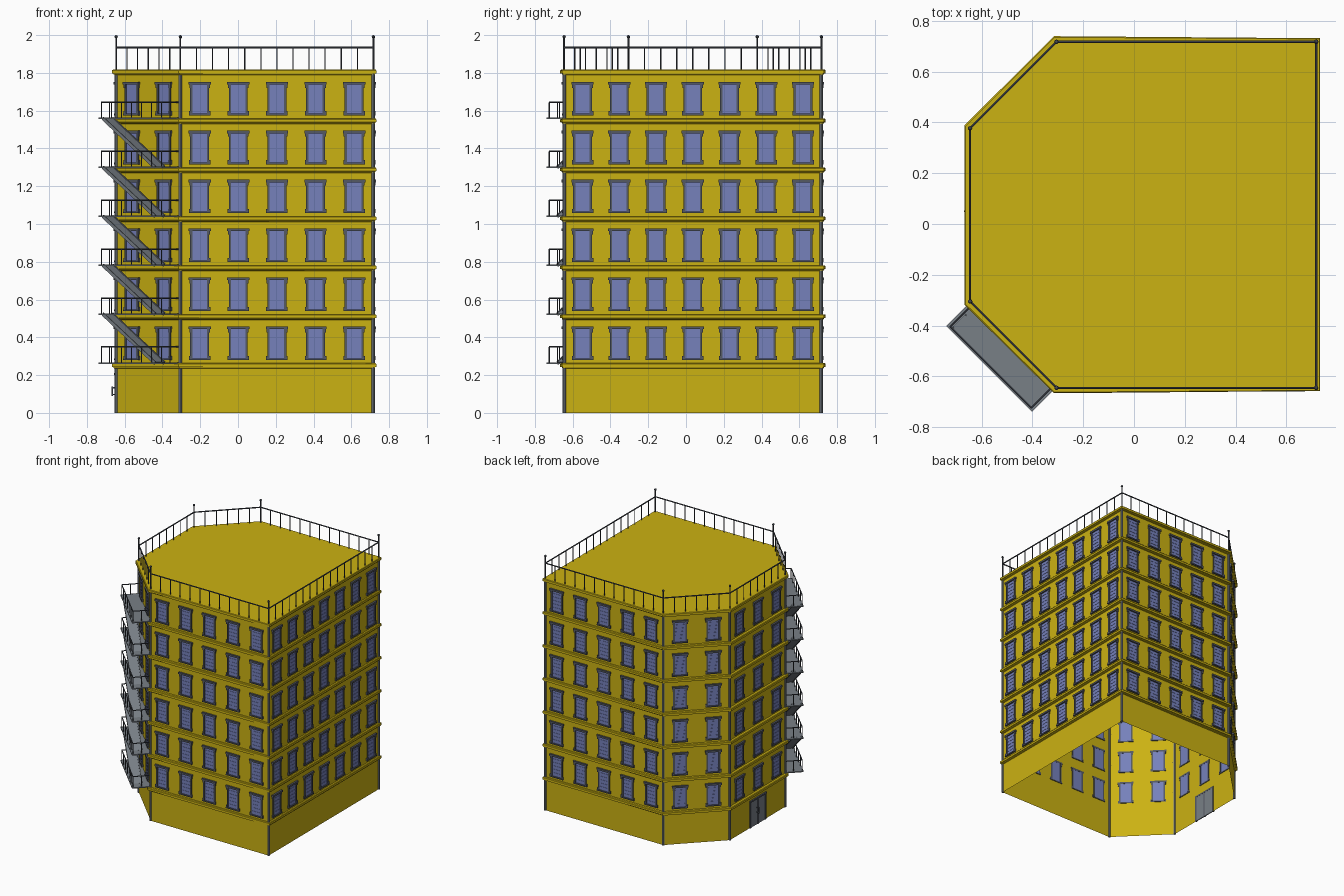
import bpy, bmesh, math
from mathutils import Matrix, Vector

if "Cube" in bpy.data.objects:
    bpy.data.objects.remove(bpy.data.objects["Cube"], do_unlink=True)


def material(name, rgb):
    m = bpy.data.materials.new(name)
    m.use_nodes = True
    m.diffuse_color = (*rgb, 1)
    m.node_tree.nodes["Principled BSDF"].inputs["Base Color"].default_value = (*rgb, 1)
    return m


YELLOW = material("yellow wall", (0.6, 0.445, 0.006))
GLASS = material("blue glass", (0.18, 0.22, 0.5))
FRAME = material("slate frame", (0.09, 0.1, 0.125))
STEEL = material("grey steel", (0.19, 0.215, 0.24))
RAIL = material("dark railing", (0.06, 0.068, 0.085))

# Footprint, counter-clockwise from the fire escape corner, and the cornice edge
FOOT = [Vector(p) for p in [(-.645, -.305), (-.305, -.645), (.717, -.645),
                            (.717, .717), (-.305, .717), (-.645, .377)]]
EDGE = [Vector(p) for p in [(-.667, -.318), (-.315, -.666), (.732, -.657),
                            (.732, .731), (-.315, .739), (-.667, .388)]]
BASE, PITCH, FLOORS = 0.25, 0.259, 6
ROOF = BASE + PITCH * FLOORS
WINDOWS = [2, 5, 7, 5, 2, 3]


def finish(name, bm, mat, smooth=False):
    mesh = bpy.data.meshes.new(name)
    bm.to_mesh(mesh)
    bm.free()
    mesh.materials.append(mat)
    for p in mesh.polygons:
        p.use_smooth = smooth
    ob = bpy.data.objects.new(name, mesh)
    bpy.context.collection.objects.link(ob)
    return ob


def box(bm, frame, lo, hi):
    """Box between two corners, given in the local frame."""
    lo, hi = Vector(lo), Vector(hi)
    m = frame @ Matrix.Translation((lo + hi) / 2) @ Matrix.Diagonal((*(hi - lo), 1))
    made = bmesh.ops.create_cube(bm, size=1, matrix=m)
    if m.determinant() < 0:
        faces = {f for v in made["verts"] for f in v.link_faces}
        bmesh.ops.reverse_faces(bm, faces=list(faces))


def rod(bm, a, b, r, sides=6):
    a, b = Vector(a), Vector(b)
    d = b - a
    m = Matrix.Translation((a + b) / 2) @ d.to_track_quat("Z", "Y").to_matrix().to_4x4()
    bmesh.ops.create_cone(bm, cap_ends=True, segments=sides, radius1=r, radius2=r,
                          depth=d.length, matrix=m)


def wall_frame(i):
    """Frame of wall i: along the wall, outward, up; origin at the wall's middle."""
    a, b = FOOT[i], FOOT[(i + 1) % len(FOOT)]
    t = (b - a).normalized()
    mid = (a + b) / 2
    m = Matrix(((t.x, t.y, 0, mid.x), (t.y, -t.x, 0, mid.y), (0, 0, 1, 0), (0, 0, 0, 1)))
    return m, (b - a).length


def sweep(bm, profile, cap=False):
    """Rings around the building from (outward fraction, height) pairs."""
    rings = [[bm.verts.new((*f.lerp(e, k), z)) for f, e in zip(FOOT, EDGE)]
             for k, z in profile]
    n = len(FOOT)
    for lower, upper in zip(rings, rings[1:]):
        for i in range(n):
            j = (i + 1) % n
            bm.faces.new((lower[i], lower[j], upper[j], upper[i]))
    if cap:
        bm.faces.new(rings[-1])


# Walls, open underneath, with a flat roof
bm = bmesh.new()
sweep(bm, [(0, 0), (0, ROOF + .013)], cap=True)
finish("walls_and_roof", bm, YELLOW)

# Moulded band under every floor and around the roof
bm = bmesh.new()
for k in range(FLOORS + 1):
    z = BASE + k * PITCH
    sweep(bm, [(0, z - .016), (.6, z - .013), (.6, z - .008), (1, z - .006),
               (1, z + .009), (.8, z + .013), (0, z + .013)])
finish("floor_bands", bm, YELLOW)

# Corner pipes
bm = bmesh.new()
for p in FOOT:
    rod(bm, (*p, 0), (*p, ROOF), .009, 8)
finish("corner_pipes", bm, STEEL, True)
bpy.context.view_layer.objects.active = bpy.data.objects["corner_pipes"]
bpy.data.objects["corner_pipes"].select_set(True)
bpy.ops.object.shade_smooth_by_angle()

# Windows: glass with slats, jambs, stepped lintel and sill
glass, frames = bmesh.new(), bmesh.new()
for i, count in enumerate(WINDOWS):
    m, length = wall_frame(i)
    for c in range(count):
        x = length * ((c + .5) / count - .5)
        for k in range(FLOORS):
            w = m @ Matrix.Translation((x, 0, BASE + k * PITCH + .03))
            box(glass, w, (-.042, -.003, .008), (.042, .003, .168))
            for s in range(1, 6):
                z = .008 + s * .027
                box(glass, w, (-.036, .003, z - .0015), (.036, .005, z + .0015))
            for s in (-1, 1):
                box(frames, w, (s * .044 - .006, -.004, .01), (s * .044 + .006, .008, .168))
                box(frames, w, (s * .049 - .008, -.002, .006), (s * .049 + .008, .01, .022))
                box(frames, w, (s * .049 - .006, -.002, .146), (s * .049 + .006, .01, .164))
            box(frames, w, (-.059, -.004, .164), (.059, .014, .178))
            box(frames, w, (-.057, -.004, 0), (.057, .012, .009))
finish("window_glass", glass, GLASS)
finish("window_frames", frames, FRAME)

# Double door in the side wall, with a pull handle
m, length = wall_frame(5)
bm = bmesh.new()
for s in (-1, 1):
    box(bm, m, (s * .047 - .042, -.003, 0), (s * .047 + .042, .004, .2))
finish("door_leaves", bm, STEEL)
bm = bmesh.new()
for x in (-.095, 0, .095):
    box(bm, m, (x - .006, -.004, 0), (x + .006, .009, .2))
box(bm, m, (-.101, -.004, .2), (.101, .011, .212))
finish("door_frame", bm, FRAME)
bm = bmesh.new()
box(bm, m, (-.018, .018, .09), (-.012, .024, .14))
for z in (.097, .133):
    box(bm, m, (-.017, .004, z - .003), (-.013, .02, z + .003))
finish("door_handle", bm, RAIL)

# Roof railing with knobbed corner posts
bm = bmesh.new()
TOP = 1.935
for i, p in enumerate(FOOT):
    q = FOOT[(i + 1) % len(FOOT)]
    rod(bm, (*p, ROOF), (*p, 1.99), .005)
    bmesh.ops.create_uvsphere(bm, u_segments=8, v_segments=6, radius=.009,
                              matrix=Matrix.Translation((*p, 1.991)))
    rod(bm, (*p, TOP), (*q, TOP), .005)
    steps = round((q - p).length / .087)
    for s in range(1, steps):
        v = p.lerp(q, s / steps)
        rod(bm, (*v, ROOF), (*v, TOP), .0035)
finish("roof_railing", bm, RAIL)

# Fire escape on the front diagonal wall: platforms, stairs and railings
m, length = wall_frame(0)
HALF, OUT, HIGH = .238, .134, .085
decks, stairs, rails = bmesh.new(), bmesh.new(), bmesh.new()
for k in range(FLOORS):
    z = BASE + .014 + k * PITCH
    box(decks, m, (-HALF, 0, z - .004), (HALF, OUT, z + .004))
    h, o = HALF - .012, OUT - .008
    corners = [(-h, .0), (-h, o), (h, o), (h, .0)]
    for a, b in zip(corners, corners[1:]):
        rod(rails, m @ Vector((*a, z + HIGH)), m @ Vector((*b, z + HIGH)), .004)
    posts = [(-h + s * h / 3, o) for s in range(7)] + [(s * h, o / 2) for s in (-1, 1)]
    for p in posts:
        rod(rails, m @ Vector((*p, z)), m @ Vector((*p, z + HIGH)), .003)
    if k < FLOORS - 1:
        # sloping flight from the right of this platform up to the left of the next
        run = .39
        slope = math.atan2(PITCH, run)
        f = m @ Matrix.Translation((-.025, .085, z + PITCH / 2)) @ Matrix.Rotation(slope, 4, "Y")
        span = math.hypot(run, PITCH) / 2
        box(stairs, f, (-span, -.035, -.005), (span, .035, .005))
        for s in (-1, 1):
            box(stairs, f, (-span, s * .035 - .003, -.009), (span, s * .035 + .003, .009))
finish("escape_platforms", decks, STEEL)
finish("escape_stairs", stairs, STEEL)
finish("escape_railings", rails, RAIL)
